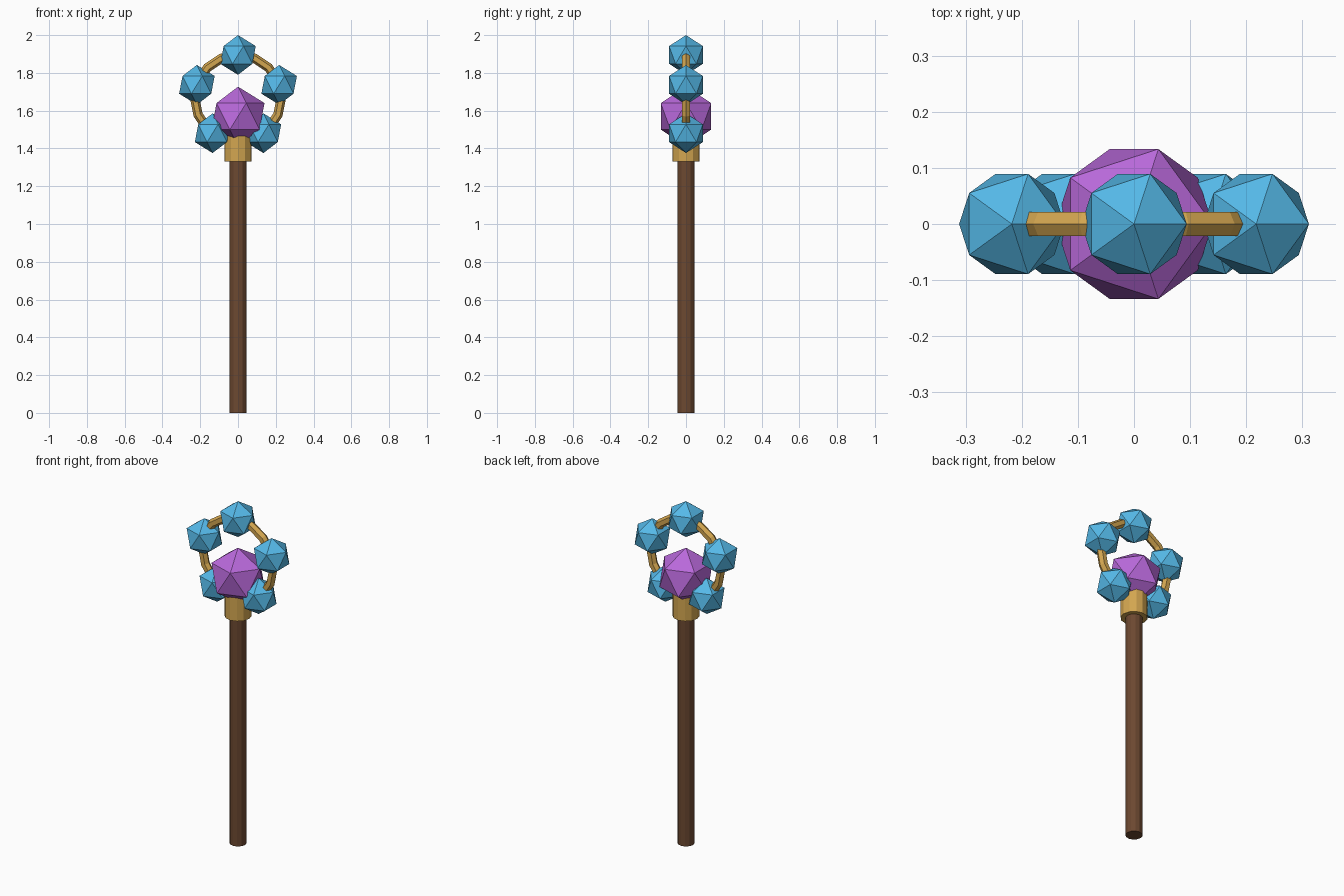
import bpy, math

if "Cube" in bpy.data.objects:
    bpy.data.objects.remove(bpy.data.objects["Cube"])

def material(name, rgb):
    m = bpy.data.materials.new(name)
    m.diffuse_color = (*rgb, 1)
    m.use_nodes = True
    m.node_tree.nodes["Principled BSDF"].inputs["Base Color"].default_value = m.diffuse_color
    return m

WOOD = material("wood", (0.15, 0.065, 0.03))
GOLD = material("gold", (0.65, 0.38, 0.08))
BLUE = material("blue_crystal", (0.09, 0.48, 0.8))
PURPLE = material("purple_crystal", (0.48, 0.14, 0.7))

def finish(name, mat):
    o = bpy.context.object
    o.name = name
    o.data.materials.append(mat)
    return o

def rod(name, r, z0, z1, sides, mat):
    bpy.ops.mesh.primitive_cylinder_add(vertices=sides, radius=r, depth=z1 - z0,
                                        location=(0, 0, (z0 + z1) / 2))
    return finish(name, mat)

def crystal(name, r, x, z, mat):
    bpy.ops.mesh.primitive_ico_sphere_add(subdivisions=1, radius=r, location=(x, 0, z))
    return finish(name, mat)

RING_R, RING_Z = 0.229, 1.666

# Shaft and collar
rod("shaft", 0.046, 0, 1.40, 12, WOOD)
rod("collar", 0.072, 1.33, 1.47, 12, GOLD)

# Upright ring
bpy.ops.mesh.primitive_torus_add(major_segments=16, minor_segments=6, major_radius=RING_R,
                                 minor_radius=0.025, location=(0, 0, RING_Z),
                                 rotation=(math.pi / 2, 0, 0))
finish("ring", GOLD)

# Large centre crystal and five small ones spaced round the ring
crystal("centre_crystal", 0.157, 0, 1.57, PURPLE)
for i in range(5):
    a = i * math.tau / 5
    crystal(f"ring_crystal_{i + 1}", 0.105, RING_R * math.sin(a),
            RING_Z + RING_R * math.cos(a), BLUE)
